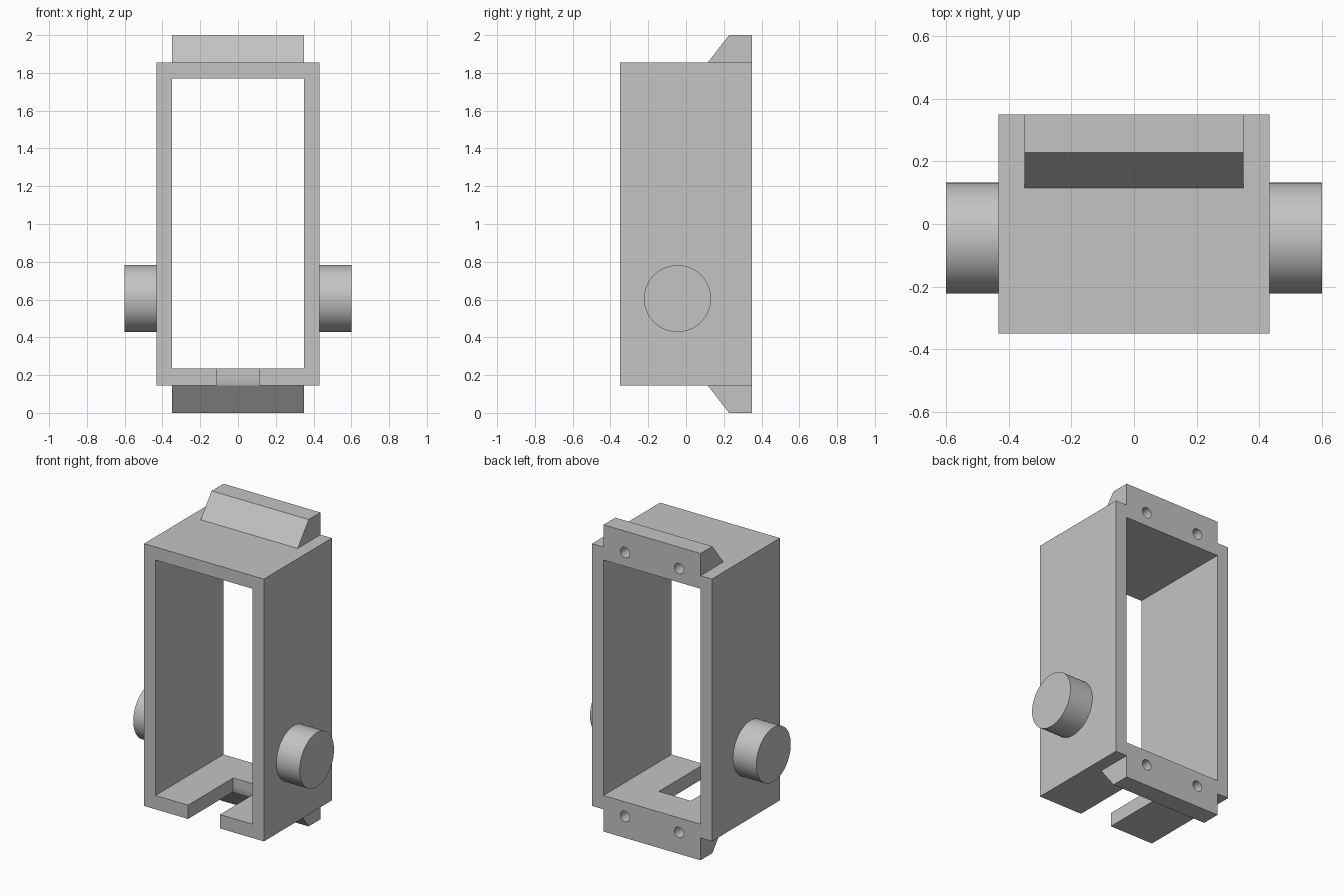
import bpy, bmesh, math
from mathutils import Matrix

old = bpy.data.objects.get("Cube")
if old:
    bpy.data.objects.remove(old, do_unlink=True)

# Single grey material
grey = bpy.data.materials.new("light grey")
grey.use_nodes = True
COLOR = (0.55, 0.55, 0.55, 1)
grey.diffuse_color = COLOR
grey.node_tree.nodes["Principled BSDF"].inputs["Base Color"].default_value = COLOR

# Main dimensions
HALF_W, HALF_D, INNER = 0.432, 0.35, 0.35
BOTTOM, TOP = 0.145, 1.855
FLOOR, CEILING = 0.235, 1.77


def finish(name, bm):
    bmesh.ops.recalc_face_normals(bm, faces=bm.faces)
    mesh = bpy.data.meshes.new(name)
    bm.to_mesh(mesh)
    bm.free()
    mesh.materials.append(grey)
    obj = bpy.data.objects.new(name, mesh)
    bpy.context.collection.objects.link(obj)
    return obj


def box(name, low, high):
    bm = bmesh.new()
    size = [b - a for a, b in zip(low, high)]
    mid = [(a + b) / 2 for a, b in zip(low, high)]
    bmesh.ops.create_cube(bm, size=1, matrix=Matrix.Translation(mid) @ Matrix.Diagonal((*size, 1)))
    return finish(name, bm)


def cylinder(name, radius, length, center, axis, sides):
    bm = bmesh.new()
    turn = Matrix.Rotation(math.pi / 2, 4, axis)
    bmesh.ops.create_cone(bm, cap_ends=True, segments=sides, radius1=radius, radius2=radius,
                          depth=length, matrix=Matrix.Translation(center) @ turn)
    return finish(name, bm)


def prism(name, profile, half_width):
    # Extrude a (y, z) profile across the width
    bm = bmesh.new()
    face = bm.faces.new([bm.verts.new((-half_width, y, z)) for y, z in profile])
    moved = bmesh.ops.extrude_face_region(bm, geom=[face])["geom"]
    verts = [v for v in moved if isinstance(v, bmesh.types.BMVert)]
    bmesh.ops.translate(bm, verts=verts, vec=(2 * half_width, 0, 0))
    return finish(name, bm)


def boolean(obj, other, operation):
    mod = obj.modifiers.new(operation.lower(), 'BOOLEAN')
    mod.object, mod.operation, mod.solver = other, operation, 'EXACT'
    bpy.context.view_layer.objects.active = obj
    bpy.ops.object.modifier_apply(modifier=mod.name)
    bpy.data.objects.remove(other, do_unlink=True)


# Open rectangular frame with a notch in the floor
frame = box("frame", (-HALF_W, -HALF_D, BOTTOM), (HALF_W, HALF_D, TOP))
boolean(frame, box("opening", (-INNER, -1, FLOOR), (INNER, 1, CEILING)), 'DIFFERENCE')
boolean(frame, box("notch", (-0.115, -1, 0), (0.115, 0.115, FLOOR + 0.1)), 'DIFFERENCE')

# Wedge ridges above and below, flush with the back
for name, edge, tip, inside in (("top", TOP, 2.0, TOP - 0.04), ("bottom", BOTTOM, 0.0, BOTTOM + 0.04)):
    profile = [(0.115, edge), (0.228, tip), (HALF_D, tip), (HALF_D, inside), (0.115, inside)]
    boolean(frame, prism(name + " ridge", profile, INNER), 'UNION')

# Blind screw holes in the back
for x in (-0.195, 0.195):
    for z in (0.14, 1.86):
        hole = cylinder("screw hole", 0.034, 0.3, (x, HALF_D, z), 'X', 32)
        boolean(frame, hole, 'DIFFERENCE')
frame.name = "frame"

# Round side pivots
for side, name in ((1, "left_pivot"), (-1, "right_pivot")):
    pivot = cylinder(name, 0.177, 0.6 - HALF_W + 0.02,
                     (side * (0.6 + HALF_W - 0.02) / 2, -0.045, 0.605), 'Y', 64)
    pivot.select_set(True)

# Smooth the round surfaces, keeping edges sharp
frame.select_set(True)
bpy.context.view_layer.objects.active = frame
bpy.ops.object.shade_smooth_by_angle(angle=math.radians(30))
